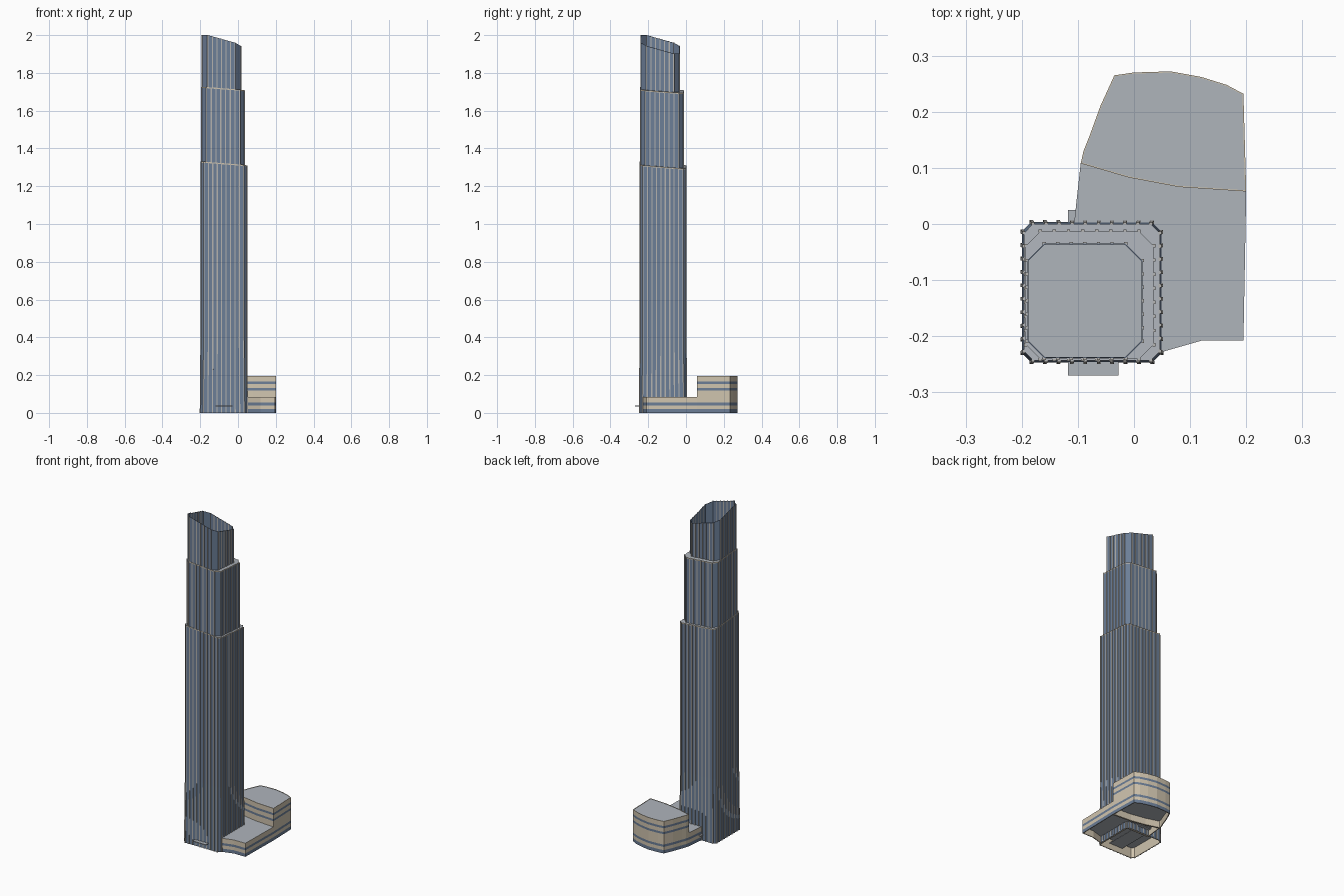
import bpy, bmesh
from mathutils import Vector

cube = bpy.data.objects.get("Cube")
if cube:
    bpy.data.objects.remove(cube)


def material(name, rgb):
    m = bpy.data.materials.new(name)
    m.use_nodes = True
    m.diffuse_color = (*rgb, 1)
    m.node_tree.nodes["Principled BSDF"].inputs["Base Color"].default_value = (*rgb, 1)
    return m


GLASS, STONE, ROOF, FIN = range(4)
MATS = [material("blue_glass", (0.15, 0.21, 0.31)),
        material("beige_stone", (0.64, 0.56, 0.43)),
        material("grey_roof", (0.43, 0.46, 0.50)),
        material("pale_fin", (0.46, 0.45, 0.43))]


def finish(name, bm):
    mesh = bpy.data.meshes.new(name)
    bm.to_mesh(mesh)
    bm.free()
    for m in MATS:
        mesh.materials.append(m)
    obj = bpy.data.objects.new(name, mesh)
    bpy.context.collection.objects.link(obj)


def prism(bm, outline, levels, mats, cap, bottom=ROOF):
    """Stack rings of an anticlockwise outline; each level is a height function."""
    rings = [[bm.verts.new((x, y, h(x, y))) for x, y in outline] for h in levels]
    n = len(outline)
    for low, high, mat in zip(rings, rings[1:], mats):
        for i in range(n):
            j = (i + 1) % n
            bm.faces.new((low[i], low[j], high[j], high[i])).material_index = mat
    top = bm.faces.new(rings[-1])
    top.material_index = cap
    base = bm.faces.new(rings[0][::-1])
    base.material_index = bottom
    bm.normal_update()
    return top, base


def recess(bm, face, rim, depth, wall):
    """Leave a thin rim around a face and sink the rest of it."""
    ring = bmesh.ops.inset_region(bm, faces=[face], thickness=rim, use_even_offset=True)
    for f in ring["faces"]:
        f.material_index = wall
    bm.normal_update()
    up = face.normal.z > 0
    before = set(bm.faces)
    new = bmesh.ops.extrude_face_region(bm, geom=[face])["geom"]
    verts = [v for v in new if isinstance(v, bmesh.types.BMVert)]
    if face.is_valid:
        bmesh.ops.delete(bm, geom=[face], context="FACES_ONLY")
    bmesh.ops.translate(bm, verts=verts, vec=(0, 0, -depth if up else depth))
    sunk = set(verts)
    for f in bm.faces:
        if f not in before and not all(v in sunk for v in f.verts):
            f.material_index = wall
    return verts


def flat(z):
    return lambda x, y: z


def sloped(z, slope, x0, y0, cut):
    """Roof plane falling away from the front right corner."""
    return lambda x, y: z - slope * max(0, x - x0 + y - y0 - cut)


def between(low, high, t):
    return lambda x, y: low(x, y) * (1 - t) + high(x, y) * t


def flare_foot(bm, centre):
    """Widen everything standing on the ground."""
    for v in bm.verts:
        if v.co.z < 0.0001:
            v.co.xy = centre + (v.co.xy - centre) * 1.03


def chamfered(x0, x1, y0, y1, c):
    return [(x0 + c, y0), (x1 - c, y0), (x1, y0 + c), (x1, y1 - c),
            (x1 - c, y1), (x0 + c, y1), (x0, y1 - c), (x0, y0 + c)]


def add_fins(name, outline, levels, centre, pitch=0.0245, width=0.006, out=0.003):
    """Vertical fins spaced along the four long sides."""
    bm = bmesh.new()
    for k in range(0, 8, 2):
        a, b = Vector(outline[k]), Vector(outline[k + 1])
        along = (b - a).normalized()
        normal = Vector((along.y, -along.x))
        count = round((b - a).length / pitch)
        for i in range(count + 1):
            p = a.lerp(b, i / count)
            h = along * width / 2
            corners = [p - h + normal * out, p + h + normal * out,
                       p + h - normal * 0.002, p - h - normal * 0.002]
            prism(bm, corners, levels, [FIN, FIN], FIN, FIN)
    flare_foot(bm, centre)
    finish(name, bm)


# Tower tiers: name, x range, y range, chamfer, top height, slope
TIERS = [("lower_tier", -0.196, 0.046, -0.243, 0.0, 0.016, 1.33, 0.08),
         ("middle_tier", -0.193, 0.035, -0.241, -0.013, 0.026, 1.725, 0.075),
         ("crown_tier", -0.19, 0.015, -0.239, -0.035, 0.03, 2.0, 0.28)]
DECK = 1.815
base = flat(0)
for name, x0, x1, y0, y1, c, z, slope in TIERS:
    outline = chamfered(x0, x1, y0, y1, c)
    centre = Vector((x0 + x1, y0 + y1)) / 2
    top = sloped(z, slope, x0, y0, c)
    middle = between(base, top, 0.3)
    bm = bmesh.new()
    if name == "crown_tier":
        cap, under = prism(bm, outline, [base, middle, top], [GLASS, GLASS], GLASS)
        # Open crown with a level roof deck
        for v in recess(bm, cap, 0.002, 0.1, GLASS):
            v.co.z = DECK
        for f in bm.faces:
            if all(abs(v.co.z - DECK) < 0.001 for v in f.verts):
                f.material_index = ROOF
    else:
        rim = sloped(z - 0.006, slope, x0, y0, c)
        cap, under = prism(bm, outline, [base, middle, rim, top],
                           [GLASS, GLASS, STONE], ROOF)
        if name == "lower_tier":
            recess(bm, under, 0.004, 0.06, STONE)
            flare_foot(bm, centre)
    finish(name, bm)
    add_fins(name + "_fins", outline, [base, middle, top], centre)
    base = top

# Podium: low wing and tall wing share a curved dividing line
divide = [(-0.095, 0.108), (-0.01, 0.083), (0.08, 0.066), (0.2, 0.058)]
low = [(0.04, -0.23), (0.05, -0.228), (0.12, -0.208), (0.195, -0.208)]
low += divide[::-1] + [(-0.108, -0.01), (0.04, -0.01)]
tall = divide + [(0.195, 0.232), (0.165, 0.248), (0.12, 0.262), (0.065, 0.272),
                 (0.0, 0.27), (-0.035, 0.265), (-0.06, 0.21), (-0.08, 0.155), (-0.09, 0.13)]
heights = [0, 0.02, 0.04, 0.054, 0.083, 0.118, 0.131, 0.154, 0.167, 0.196]
bands = [GLASS, STONE, GLASS, STONE, STONE, GLASS, STONE, GLASS, STONE]
for name, outline, count in (("low_podium", low, 5), ("tall_podium", tall, 10)):
    bm = bmesh.new()
    cap, under = prism(bm, outline, [flat(h) for h in heights[:count]],
                       bands[:count - 1], ROOF)
    recess(bm, under, 0.005, 0.04, STONE)
    if name == "tall_podium":
        # Slim stone parapet edge
        recess(bm, cap, 0.002, 0.002, STONE)
    finish(name, bm)

# Thin entrance canopy passing through the tower base
bm = bmesh.new()
prism(bm, [(-0.118, -0.27), (-0.028, -0.27), (-0.028, 0.025), (-0.118, 0.025)],
      [flat(0.034), flat(0.038)], [ROOF], ROOF)
finish("entrance_canopy", bm)
